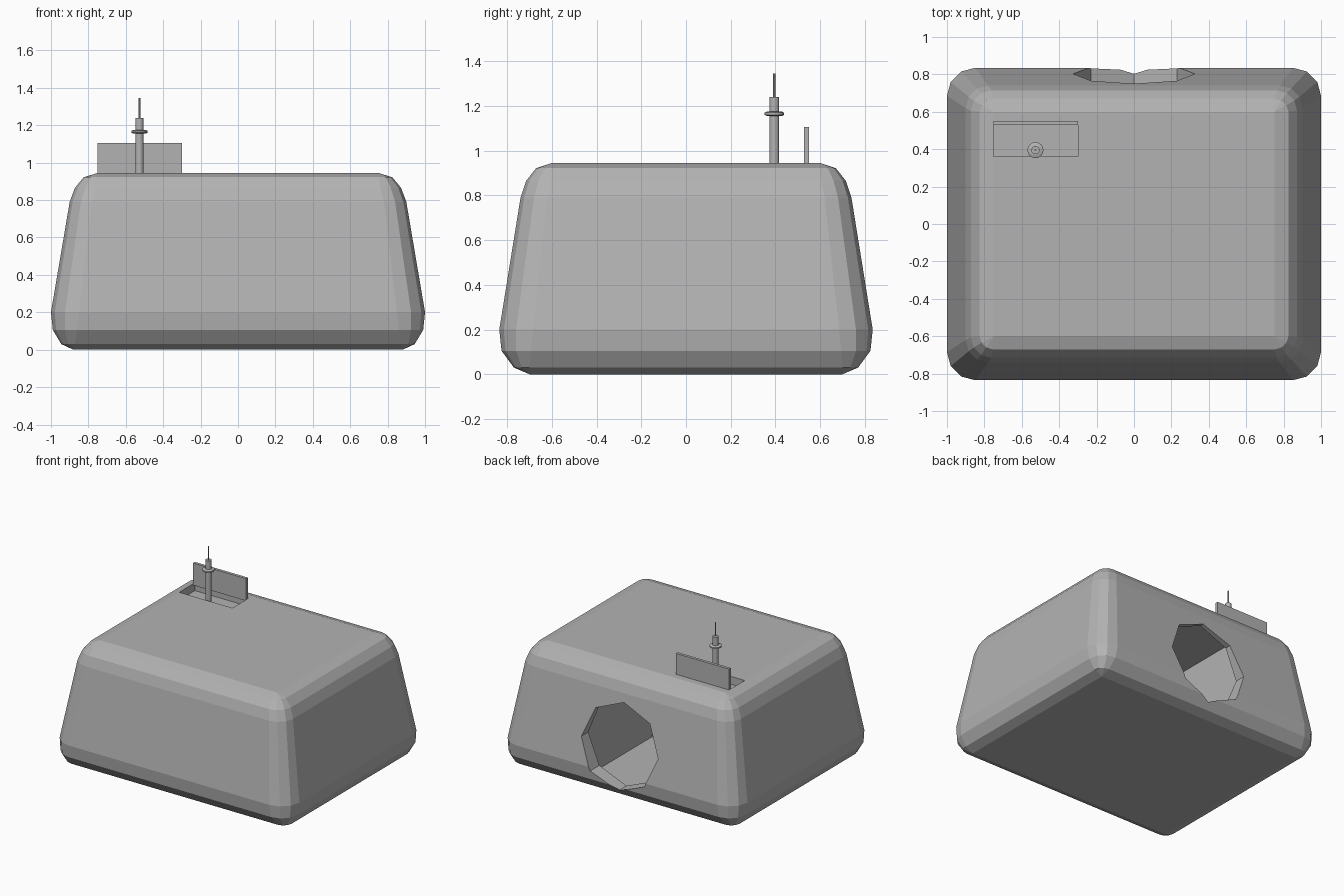
import bpy, bmesh
from math import sin, cos, pi

cube = bpy.data.objects.get("Cube")
if cube:
    bpy.data.objects.remove(cube, do_unlink=True)

gray = bpy.data.materials.new("plain_gray")
gray.use_nodes = True
gray.diffuse_color = (0.45, 0.45, 0.45, 1)
gray.node_tree.nodes["Principled BSDF"].inputs["Base Color"].default_value = (0.45, 0.45, 0.45, 1)


def make_object(name, bm):
    bmesh.ops.recalc_face_normals(bm, faces=bm.faces)
    mesh = bpy.data.meshes.new(name)
    bm.to_mesh(mesh)
    bm.free()
    mesh.materials.append(gray)
    ob = bpy.data.objects.new(name, mesh)
    bpy.context.collection.objects.link(ob)
    return ob


def loft(name, rings):
    """Join equal-sized rings of points and cap both ends."""
    bm = bmesh.new()
    loops = [[bm.verts.new(p) for p in ring] for ring in rings]
    n = len(loops[0])
    for low, high in zip(loops, loops[1:]):
        for i in range(n):
            j = (i + 1) % n
            bm.faces.new((low[i], low[j], high[j], high[i]))
    bm.faces.new(loops[0][::-1])
    bm.faces.new(loops[-1])
    bmesh.ops.remove_doubles(bm, verts=bm.verts, dist=0.0005)
    return make_object(name, bm)


def rounded_ring(z, hx, hy, r, segments=3):
    """Rectangle with rounded corners at height z."""
    points = []
    for q, (sx, sy) in enumerate([(1, 1), (-1, 1), (-1, -1), (1, -1)]):
        for k in range(segments + 1):
            a = (q + k / segments) * pi / 2
            points.append((sx * (hx - r) + r * cos(a), sy * (hy - r) + r * sin(a), z))
    return points


def box(name, low, high):
    (x0, y0, z0), (x1, y1, z1) = low, high
    return loft(name, [[(x0, y0, z), (x1, y0, z), (x1, y1, z), (x0, y1, z)] for z in (z0, z1)])


def turned(name, x, y, profile, sides=16):
    """Round part from (radius, height) pairs."""
    rings = [[(x + r * cos(2 * pi * i / sides), y + r * sin(2 * pi * i / sides), z)
              for i in range(sides)] for r, z in profile]
    ob = loft(name, rings)
    bpy.ops.object.select_all(action="DESELECT")
    ob.select_set(True)
    bpy.context.view_layer.objects.active = ob
    bpy.ops.object.shade_smooth_by_angle(angle=0.6)
    return ob


def cut(target, cutter):
    mod = target.modifiers.new("cut", "BOOLEAN")
    mod.operation = "DIFFERENCE"
    mod.solver = "EXACT"
    mod.object = cutter
    bpy.context.view_layer.objects.active = target
    bpy.ops.object.modifier_apply(modifier=mod.name)
    bpy.data.objects.remove(cutter, do_unlink=True)


# Tapered body with bevelled edges: height, half width, half depth, corner radius
levels = [(0, 0.88, 0.70, 0), (0.03, 0.945, 0.77, 0.07), (0.105, 0.99, 0.825, 0.13),
          (0.2, 1.0, 0.835, 0.15), (0.79, 0.90, 0.74, 0.12), (0.865, 0.872, 0.715, 0.11),
          (0.922, 0.825, 0.67, 0.07), (0.945, 0.75, 0.60, 0)]
body = loft("body", [rounded_ring(*level) for level in levels])

# Inner chamber, eight-sided rear opening and shallow top recess
cut(body, box("chamber_cutter", (-0.36, -0.1, 0.04), (0.36, 0.72, 0.76)))
octagon = [(0.325 * cos(i * pi / 4), 0.4 + 0.325 * sin(i * pi / 4)) for i in range(8)]
cut(body, loft("opening_cutter", [[(x, y, z) for x, z in octagon] for y in (0.6, 1.0)]))
cut(body, box("recess_cutter", (-0.75, 0.36, 0.885), (-0.30, 0.55, 1.0)))

# Upright lid at the back of the recess
box("recess_lid", (-0.75, 0.528, 0.935), (-0.30, 0.55, 1.105))

# Antenna standing in the recess
AX, AY = -0.527, 0.395
turned("antenna_mast", AX, AY, [(0.022, 0.88), (0.022, 1.24)])
turned("antenna_collar", AX, AY, [(0.034, 1.155), (0.043, 1.160), (0.043, 1.170), (0.034, 1.175)])
turned("antenna_tip", AX, AY, [(0.005, 1.23), (0.005, 1.345)], sides=8)
